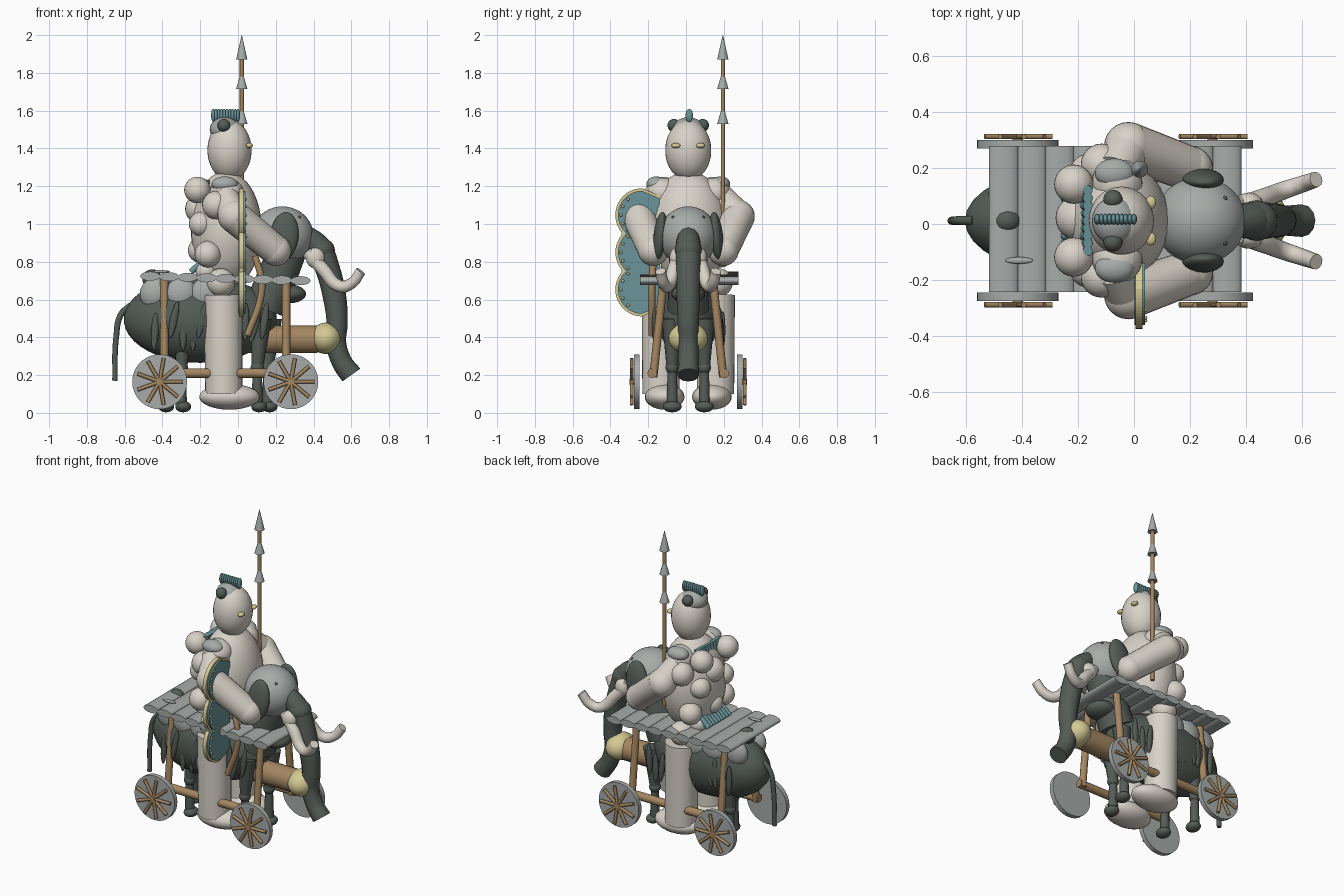
import bpy, bmesh, math, random
from mathutils import Vector

cube = bpy.data.objects.get("Cube")
if cube:
    bpy.data.objects.remove(cube)
random.seed(4)
C = 0.012                 # y of the symmetry plane
SIDES = (("right", -1), ("left", 1))


def material(name, rgb):
    m = bpy.data.materials.new(name)
    m.use_nodes = True
    m.diffuse_color = (*rgb, 1)
    m.node_tree.nodes["Principled BSDF"].inputs["Base Color"].default_value = (*rgb, 1)
    return m


CREAM = material("cream", (0.69, 0.65, 0.58))
GREY = material("grey", (0.385, 0.41, 0.395))
DARK = material("dark grey green", (0.09, 0.107, 0.094))
TEAL = material("teal", (0.145, 0.30, 0.32))
WOOD = material("wood", (0.37, 0.24, 0.12))
YELLOW = material("pale yellow", (0.66, 0.59, 0.30))


def finish(name, mat):
    o = bpy.context.object
    o.name = name
    o.data.materials.append(mat)
    bpy.ops.object.shade_smooth_by_angle(angle=math.radians(40))
    return o


def ball(name, mat, at, radii, rot=(0, 0, 0), seg=24):
    if not isinstance(radii, tuple):
        radii = (radii,) * 3
    bpy.ops.mesh.primitive_uv_sphere_add(segments=seg, ring_count=seg * 2 // 3, location=at, rotation=rot)
    bpy.context.object.scale = radii
    return finish(name, mat)


def rod(name, mat, a, b, r1, r2=None, seg=16):
    a, b = Vector(a), Vector(b)
    bpy.ops.mesh.primitive_cone_add(vertices=seg, radius1=r1, radius2=r1 if r2 is None else r2,
                                    depth=(b - a).length, location=(a + b) / 2,
                                    rotation=(b - a).to_track_quat('Z', 'Y').to_euler())
    return finish(name, mat)


def tube(name, mat, pts, radii):
    cu = bpy.data.curves.new(name, 'CURVE')
    cu.dimensions = '3D'
    cu.bevel_depth = 1
    cu.bevel_resolution = 4
    cu.use_fill_caps = True
    sp = cu.splines.new('BEZIER')
    sp.bezier_points.add(len(pts) - 1)
    for bp, p, r in zip(sp.bezier_points, pts, radii):
        bp.co, bp.radius = p, r
        bp.handle_left_type = bp.handle_right_type = 'AUTO'
    o = bpy.data.objects.new(name, cu)
    bpy.context.collection.objects.link(o)
    bpy.ops.object.select_all(action='DESELECT')
    o.select_set(True)
    bpy.context.view_layer.objects.active = o
    bpy.ops.object.convert(target='MESH')
    return finish(name, mat)


# Rider torso, head and crest
ball("torso", CREAM, (-0.062, C, 0.97), (0.188, 0.215, 0.31), seg=32)
ball("head", CREAM, (-0.045, C, 1.39), (0.117, 0.122, 0.16), seg=32)
ball("skull_cap", GREY, (-0.07, C, 1.5), (0.08, 0.085, 0.065))
for i in range(10):
    ball("crest_ridge", TEAL, (-0.131 + i * 0.0145, C + 0.005, 1.575), (0.0115, 0.02, 0.035), seg=12)
for n, s in SIDES:
    ball(n + "_ear_knob", DARK, (-0.075, C + s * 0.076, 1.522), 0.034)
    ball(n + "_eye", YELLOW, (0.06, C + s * 0.065, 1.415), (0.019, 0.024, 0.014), seg=12)
    ball(n + "_shoulder", CREAM, (-0.06, C + s * 0.135, 1.165), (0.09, 0.09, 0.08))
    ball(n + "_shoulder_plate", GREY, (-0.07, C + s * 0.17, 1.21), (0.07, 0.052, 0.042))
    # arms
    elbow, hand = (-0.02, C + s * 0.265, 1.04), (0.2, C + s * 0.185, 0.86)
    rod(n + "_upper_arm", CREAM, (-0.07, C + s * 0.17, 1.14), elbow, 0.075, 0.08, 24)
    ball(n + "_elbow", CREAM, elbow, 0.087)
    rod(n + "_forearm", CREAM, elbow, hand, 0.087, 0.08, 24)
    ball(n + "_hand", CREAM, hand, 0.082)
    # legs
    ball(n + "_hip", CREAM, (-0.09, C + s * 0.16, 0.69), 0.075)
    rod(n + "_leg", CREAM, (-0.075, C + s * 0.145, 0.1), (-0.08, C + s * 0.145, 0.625), 0.098, 0.102, 32)
    ball(n + "_foot", CREAM, (-0.045, C + s * 0.125, 0.085), (0.16, 0.105, 0.068))
    # padded lumps
    ball(n + "_side_lump_low", CREAM, (-0.16, C + s * 0.17, 0.84), 0.07)
    ball(n + "_side_lump_high", CREAM, (-0.115, C + s * 0.2, 1.1), 0.075)
    ball(n + "_back_lump_high", CREAM, (-0.215, C + s * 0.13, 1.18), 0.07)
    ball(n + "_back_lump_mid", CREAM, (-0.195, C + s * 0.12, 1.0), 0.065)
    ball(n + "_back_lump_low", CREAM, (-0.17, C + s * 0.1, 0.75), 0.055)
ball("back_lump_centre_high", CREAM, (-0.2, C + 0.01, 1.08), 0.08)
ball("back_lump_centre_low", CREAM, (-0.2, C, 0.86), 0.065)

# Ribbed cape behind the shoulders, with its hem over the deck
for i in range(9):
    y = C + (i - 4) * 0.027
    rod("cape_rib", TEAL, (-0.185, y, 1.13), (-0.165, y, 1.235), 0.018, seg=10)
    rod("cape_hem", TEAL, (-0.25, y, 0.745), (-0.17, y, 0.82), 0.016, seg=10)

# Spear
SX, SY = 0.02, C + 0.183
rod("spear_shaft", WOOD, (SX, SY, 0.85), (SX, SY, 1.9), 0.011)
for z, h in ((1.53, 0.1), (1.715, 0.1), (1.87, 0.13)):
    rod("spear_barb", GREY, (SX, SY, z), (SX, SY, z + h), 0.03, 0.001)

# Shield of three merged discs, straight on its inner edge
DISCS = (1.047, 0.85, 0.653)
DISC_Y = -0.232


def shield_plate(name, mat, r, inner, x0, x1):
    reach = math.sqrt(r * r - (inner - DISC_Y) ** 2)
    lo, hi = DISCS[-1] - r, DISCS[0] + r
    pts = [(inner, DISCS[0] + reach)]
    for i in range(61):
        z = hi - (hi - lo) * (1 - math.cos(math.pi * i / 60)) / 2
        half = max(math.sqrt(max(0, r * r - (z - d) ** 2)) for d in DISCS)
        pts.append((DISC_Y - half, z))
    pts.append((inner, DISCS[-1] - reach))
    bm = bmesh.new()
    face = bm.faces.new([bm.verts.new((x0, y, z)) for y, z in pts])
    ext = bmesh.ops.extrude_face_region(bm, geom=[face])
    bmesh.ops.translate(bm, vec=(x1 - x0, 0, 0),
                        verts=[g for g in ext["geom"] if isinstance(g, bmesh.types.BMVert)])
    bmesh.ops.recalc_face_normals(bm, faces=bm.faces)
    me = bpy.data.meshes.new(name)
    bm.to_mesh(me)
    bm.free()
    me.materials.append(mat)
    bpy.context.collection.objects.link(bpy.data.objects.new(name, me))


shield_plate("shield_rim", YELLOW, 0.142, -0.13, 0.005, 0.03)
shield_plate("shield_face", TEAL, 0.128, -0.14, 0.002, 0.04)
for d in DISCS:
    for k in range(-2, 3):
        a = k * 0.42
        ball("shield_stud", YELLOW, (0.04, DISC_Y - 0.112 * math.cos(a), d + 0.112 * math.sin(a)), 0.008, seg=8)

# Elephant body, armour, legs and hanging fringe
ball("body", DARK, (-0.2, C, 0.495), (0.405, 0.195, 0.23), seg=32)
rod("neck", DARK, (0.14, C, 0.55), (0.27, C, 0.88), 0.11, 0.1, 24)
ball("throat", DARK, (0.27, C, 0.63), (0.09, 0.09, 0.05))
ball("back_hump", DARK, (-0.455, C, 0.71), (0.052, 0.048, 0.05))
for n, s in SIDES:
    for x, y in ((-0.435, 0.095), (-0.3, 0.125), (-0.17, 0.135)):
        ball(n + "_armour_plate", GREY, (x, C + s * y, 0.63), (0.085, 0.05, 0.085))
    for x in (-0.345 - s * 0.045, 0.13 + s * 0.028):
        y = C + s * 0.085
        rod(n + "_thigh", DARK, (x + 0.02, y, 0.5), (x, y, 0.24), 0.055, 0.03)
        ball(n + "_knee", DARK, (x, y, 0.24), 0.035)
        rod(n + "_shin", DARK, (x, y, 0.24), (x, y, 0.04), 0.024, 0.03)
        ball(n + "_hoof", DARK, (x + 0.01, y, 0.033), (0.042, 0.05, 0.03))
    for x in (-0.44, -0.39, -0.34, -0.29, -0.24, -0.19, 0.04, 0.09, 0.14):
        z = random.uniform(0.31, 0.4)
        y = C + s * random.uniform(0.15, 0.19)
        ball(n + "_fringe", DARK, (x, y, z + 0.1), (0.02, 0.014, 0.1), (0, random.uniform(-0.1, 0.3), 0), 12)
tube("tail", DARK, [(-0.57, C, 0.57), (-0.62, C, 0.52), (-0.645, C, 0.4), (-0.652, C, 0.17)],
     [0.016, 0.016, 0.015, 0.014])

# Elephant head
ball("elephant_head", GREY, (0.235, C, 0.935), (0.165, 0.155, 0.158), seg=32)
for n, s in SIDES:
    ball(n + "_ear", DARK, (0.245, C + s * 0.148, 0.935), (0.075, 0.036, 0.13), (s * 0.1, 0.1, 0))
    ball(n + "_elephant_eye", DARK, (0.325, C + s * 0.08, 1.035), 0.009, seg=8)
    ball(n + "_tusk_root", CREAM, (0.41, C + s * 0.06, 0.82), (0.05, 0.04, 0.055))
    tube(n + "_tusk", CREAM,
         [(0.37, C + s * 0.05, 0.85), (0.45, C + s * 0.075, 0.76), (0.54, C + s * 0.11, 0.67),
          (0.6, C + s * 0.13, 0.685), (0.65, C + s * 0.147, 0.75)], [0.035, 0.036, 0.032, 0.03, 0.028])
TRUNK = ((0.33, 0.955, 0.055), (0.425, 0.875, 0.068), (0.475, 0.76, 0.065), (0.51, 0.62, 0.062),
         (0.525, 0.48, 0.056), (0.52, 0.37, 0.053), (0.55, 0.27, 0.054), (0.6, 0.2, 0.058))
tube("trunk", DARK, [(x, C, z) for x, z, r in TRUNK], [r for x, z, r in TRUNK])
ball("trunk_root", DARK, (0.435, C, 0.86), (0.078, 0.072, 0.068))

# Battering ram
rod("ram_beam", WOOD, (-0.1, C, 0.39), (0.42, C, 0.39), 0.073, seg=24)
ball("ram_head", YELLOW, (0.465, C, 0.395), (0.085, 0.105, 0.083))

# Deck of flattened logs
for i in range(9):
    x, z = -0.465 + i * 0.0995, 0.724 - 0.003 * i
    log = rod("deck_log", GREY, (x, C - 0.255, z), (x, C + 0.267, z), 0.053)
    log.scale.y = 0.45
ball("deck_knot", GREY, (-0.41, -0.13, 0.748), (0.05, 0.012, 0.008))

# Cart frame and wheels
tube("bent_strut", WOOD, [(0.05, -0.18, 0.41), (0.12, -0.18, 0.61), (0.125, -0.18, 0.7), (0.09, -0.17, 0.83)],
     [0.018] * 4)
for n, s in SIDES:
    rod(n + "_side_beam", WOOD, (-0.41, C + s * 0.19, 0.21), (0.28, C + s * 0.19, 0.21), 0.026)
    for x in (-0.39, 0.255):
        rod(n + "_post", WOOD, (x, C + s * 0.185, 0.19), (x, C + s * 0.13, 0.71), 0.022)
    for x in (-0.415, 0.28):
        hub = Vector((x, C + s * 0.3, 0.165))
        rod(n + "_wheel", GREY, (x, C + s * 0.257, 0.165), (x, C + s * 0.287, 0.165), 0.145, seg=40)
        rod(n + "_hub", WOOD, (x, C + s * 0.28, 0.165), (x, C + s * 0.31, 0.165), 0.018)
        for k in range(9):
            a = k * math.tau / 9
            rod(n + "_spoke", WOOD, hub, hub + Vector((math.cos(a), 0, math.sin(a))) * 0.125, 0.01, seg=10)
